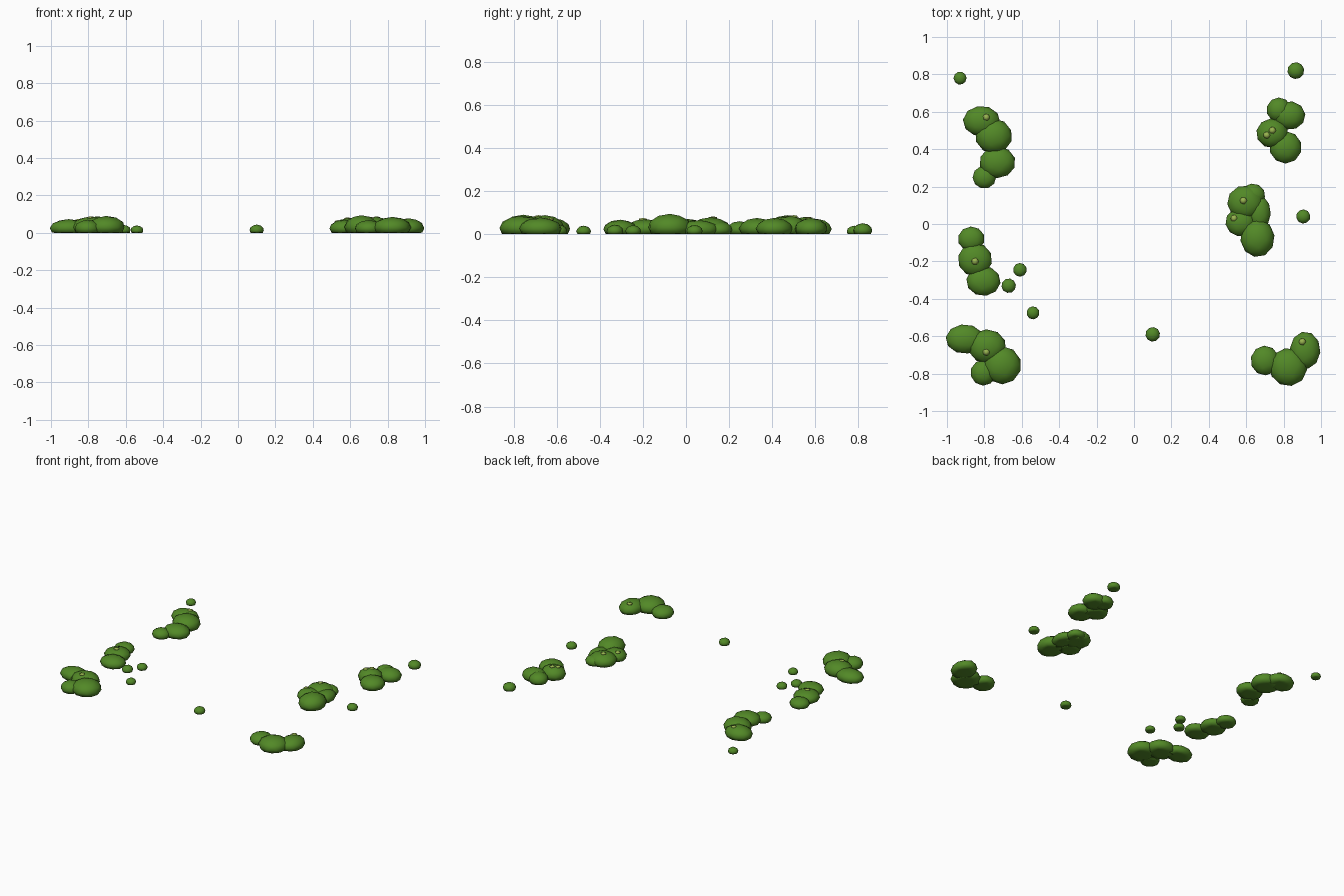
import bpy, bmesh, math, random
from mathutils import Matrix, Vector
from mathutils.bvhtree import BVHTree

random.seed(4)
if "Cube" in bpy.data.objects:
    bpy.data.objects.remove(bpy.data.objects["Cube"])


def material(name, rgb):
    m = bpy.data.materials.new(name)
    m.use_nodes = True
    m.diffuse_color = (*rgb, 1)
    bsdf = m.node_tree.nodes["Principled BSDF"]
    bsdf.inputs["Base Color"].default_value = (*rgb, 1)
    bsdf.inputs["Roughness"].default_value = 0.9
    return m


MOSS = material("moss green", (0.085, 0.25, 0.02))
BUD = material("pale bud green", (0.32, 0.46, 0.08))


def ball(bm, subdivisions, centre, radii, turn=0.0):
    """Squashed ball whose underside is flattened onto the ground."""
    matrix = (Matrix.Translation(centre) @ Matrix.Diagonal((*radii, 1))
              @ Matrix.Rotation(turn, 4, "Z"))
    made = bmesh.ops.create_icosphere(bm, subdivisions=subdivisions, radius=1, matrix=matrix)
    for v in made["verts"]:
        v.co.z = max(v.co.z, 0)
    return made["verts"]


def clump(name, mounds, buds=()):
    """mounds: (x, y, x radius, y radius, height); buds: (x, y)."""
    bm = bmesh.new()
    for x, y, rx, ry, h in mounds:
        ball(bm, 2, (x, y, h / 3), (rx * 1.02, ry * 1.02, h * 2 / 3), random.uniform(0, math.tau))
    surface = BVHTree.FromBMesh(bm)
    for x, y in buds:
        hit = surface.ray_cast(Vector((x, y, 1)), Vector((0, 0, -1)))[0]
        if hit:
            for v in ball(bm, 1, (x, y, hit.z), (0.021, 0.021, 0.007)):
                for f in v.link_faces:
                    f.material_index = 1
    for f in bm.faces:
        f.smooth = True
    mesh = bpy.data.meshes.new(name)
    bm.to_mesh(mesh)
    bm.free()
    mesh.materials.append(MOSS)
    mesh.materials.append(BUD)
    bpy.context.collection.objects.link(bpy.data.objects.new(name, mesh))


# Large moss clumps along both sides
clump("moss_back_right", [
    (-.815, .55, .098, .08, .08), (-.75, .47, .097, .092, .088),
    (-.73, .33, .095, .083, .075), (-.80, .25, .062, .06, .06)], [(-.79, .57)])
clump("moss_back_left", [
    (.83, .58, .085, .075, .075), (.775, .61, .065, .065, .07),
    (.74, .485, .085, .078, .085), (.81, .41, .085, .085, .075)],
    [(.74, .5), (.71, .475)])
clump("moss_middle_left", [
    (.595, .115, .095, .09, .078), (.635, .155, .065, .06, .06),
    (.67, .06, .06, .09, .065), (.57, .01, .08, .075, .07),
    (.66, -.075, .09, .1, .094)], [(.585, .125), (.535, .03)])
clump("moss_middle_right", [
    (-.87, -.08, .07, .065, .06), (-.85, -.19, .09, .088, .07),
    (-.805, -.305, .09, .078, .067)], [(-.85, -.2)])
clump("moss_front_right", [
    (-.905, -.615, .1, .077, .073), (-.785, -.655, .1, .09, .088),
    (-.705, -.755, .1, .1, .09), (-.805, -.795, .068, .068, .07)], [(-.79, -.685)])
clump("moss_front_left", [
    (.70, -.73, .075, .078, .068), (.825, -.765, .1, .1, .085),
    (.915, -.675, .08, .098, .077)], [(.9, -.63)])

# Scattered small tufts
tufts = [(-.93, .78, .034), (.865, .82, .044), (.905, .04, .037), (-.61, -.245, .036),
         (-.67, -.33, .038), (-.54, -.475, .034), (.10, -.59, .038)]
for i, (x, y, r) in enumerate(tufts):
    clump(f"moss_tuft_{i + 1}", [(x, y, r, r, r * 1.15)])
